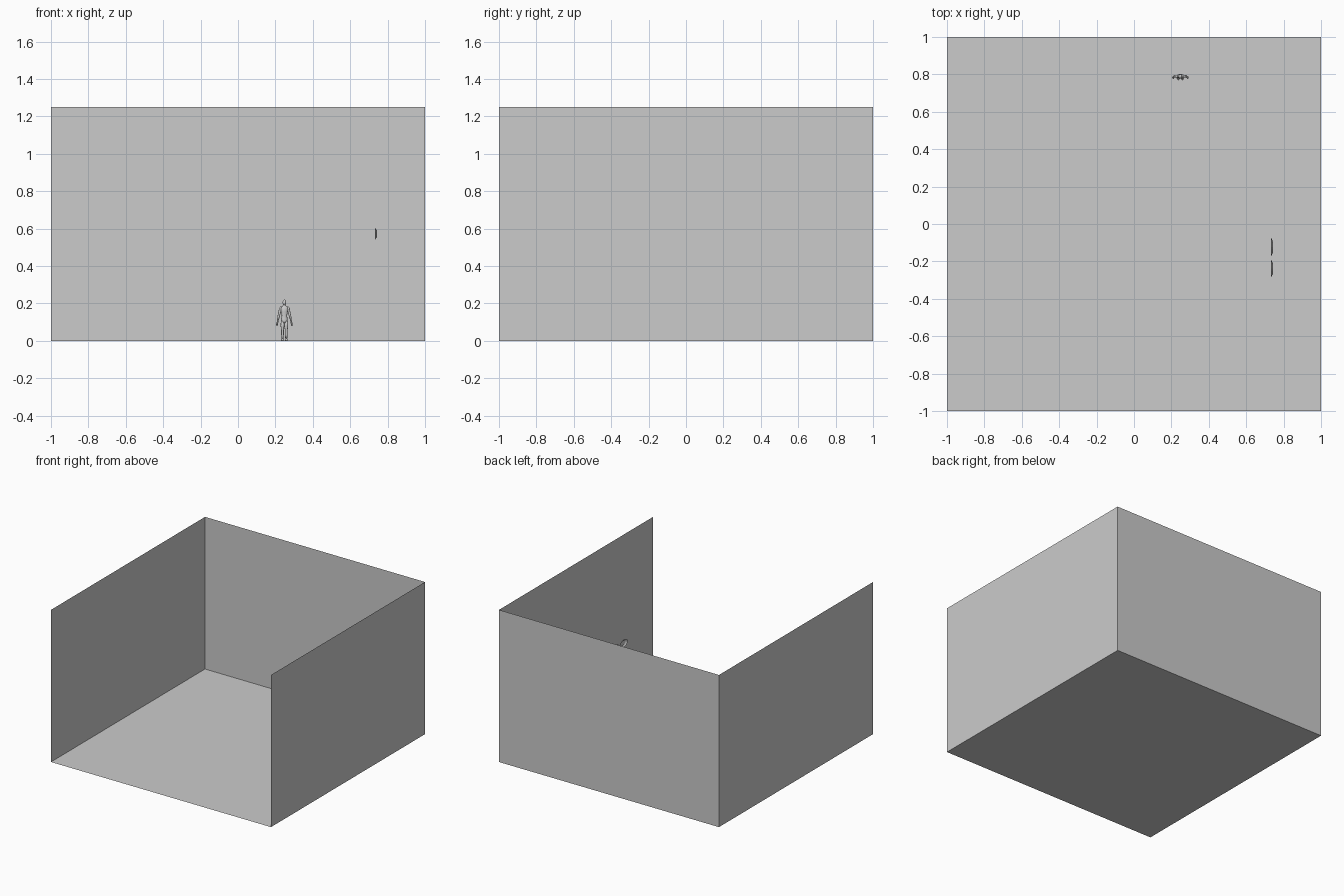
import bpy, bmesh, math
from mathutils import Vector

if "Cube" in bpy.data.objects:
    bpy.data.objects.remove(bpy.data.objects["Cube"])


def make_object(name, bm, smooth=False):
    mesh = bpy.data.meshes.new(name)
    bm.to_mesh(mesh)
    bm.free()
    ob = bpy.data.objects.new(name, mesh)
    bpy.context.collection.objects.link(ob)
    for p in mesh.polygons:
        p.use_smooth = smooth
    return ob


def sheet(name, origin, u, v):
    """Single flat quad spanned by u and v."""
    bm = bmesh.new()
    o, u, v = Vector(origin), Vector(u), Vector(v)
    bm.faces.new([bm.verts.new(p) for p in (o, o + u, o + u + v, o + v)])
    return make_object(name, bm)


def loft(name, rings, sides=12):
    """Closed body through horizontal elliptical rings (x, y, z, rx, ry)."""
    bm = bmesh.new()
    loops = []
    for x, y, z, rx, ry in rings:
        angles = [2 * math.pi * i / sides for i in range(sides)]
        loops.append([bm.verts.new((x + rx * math.cos(a), y + ry * math.sin(a), z))
                      for a in angles])
    for a, b in zip(loops, loops[1:]):
        for i in range(sides):
            j = (i + 1) % sides
            bm.faces.new((a[i], a[j], b[j], b[i]))
    bm.faces.new(loops[0][::-1])
    bm.faces.new(loops[-1])
    bmesh.ops.recalc_face_normals(bm, faces=bm.faces)
    return make_object(name, bm, True)


# Open-fronted room made of single sheets
H = 1.25
sheet("floor", (-1, -1, 0), (2, 0, 0), (0, 2, 0))
sheet("back_wall", (-1, 1, 0), (2, 0, 0), (0, 0, H))
sheet("left_wall", (-1, 1, 0), (0, -2, 0), (0, 0, H))
sheet("right_wall", (1, -1, 0), (0, 2, 0), (0, 0, H))

# Square panel hung just in front of the back wall
sheet("wall_panel", (-0.375, 0.994, 0.068), (0.747, 0, 0), (0, 0, 0.745))

# Small standing figure near the back wall
CX, CY = 0.248, 0.79
torso = [(0, 0, .096, .012, .010), (0, 0, .106, .018, .013), (0, 0, .118, .017, .012),
         (0, 0, .135, .014, .010), (0, 0, .155, .018, .013), (0, 0, .172, .021, .013),
         (0, 0, .181, .020, .010), (0, 0, .186, .010, .008), (0, 0, .196, .006, .006)]
head = [(0, -.001, .190, .004, .005), (0, -.002, .196, .008, .010),
        (0, -.001, .206, .010, .012), (0, 0, .215, .008, .010), (0, 0, .220, .003, .004)]
leg = [(.010, -.002, .012, .005, .006), (.010, .001, .035, .007, .008),
       (.010, 0, .056, .007, .007), (.010, 0, .080, .010, .010), (.010, 0, .106, .009, .011)]
foot = [(.011, -.006, 0, .007, .014), (.011, -.005, .006, .006, .012),
        (.010, -.002, .014, .005, .006)]
arm = [(.040, -.008, .080, .003, .005), (.039, -.007, .092, .005, .007),
       (.036, -.004, .104, .004, .005), (.031, 0, .130, .006, .006),
       (.025, 0, .155, .007, .007), (.021, 0, .176, .007, .008), (.018, 0, .183, .004, .005)]


def place(rings, side=1):
    return [(CX + side * x, CY + y, z, rx, ry) for x, y, z, rx, ry in rings]


loft("figure_torso", place(torso), 16)
loft("figure_head", place(head))
for label, side in (("left", -1), ("right", 1)):
    for part, rings in (("leg", leg), ("foot", foot), ("arm", arm)):
        loft(f"figure_{label}_{part}", place(rings, side))

# Two thin, shallow relief plaques floating in front of the right wall
for i, (y0, y1) in enumerate(((-0.175, -0.072), (-0.288, -0.19))):
    bm = bmesh.new()
    n = 20
    outer, inner = [], []
    for k in range(n):
        a = 2 * math.pi * k / n
        y, z = math.cos(a) * (y1 - y0) / 2, math.sin(a) * 0.032
        outer.append(bm.verts.new((0.732, (y0 + y1) / 2 + y, 0.573 + z)))
        inner.append(bm.verts.new((0.742, (y0 + y1) / 2 + y * .6, 0.573 + z * .6)))
    for k in range(n):
        j = (k + 1) % n
        bm.faces.new((outer[k], outer[j], inner[j], inner[k]))
    bm.faces.new(inner)
    make_object(f"relief_plaque_{i + 1}", bm)
